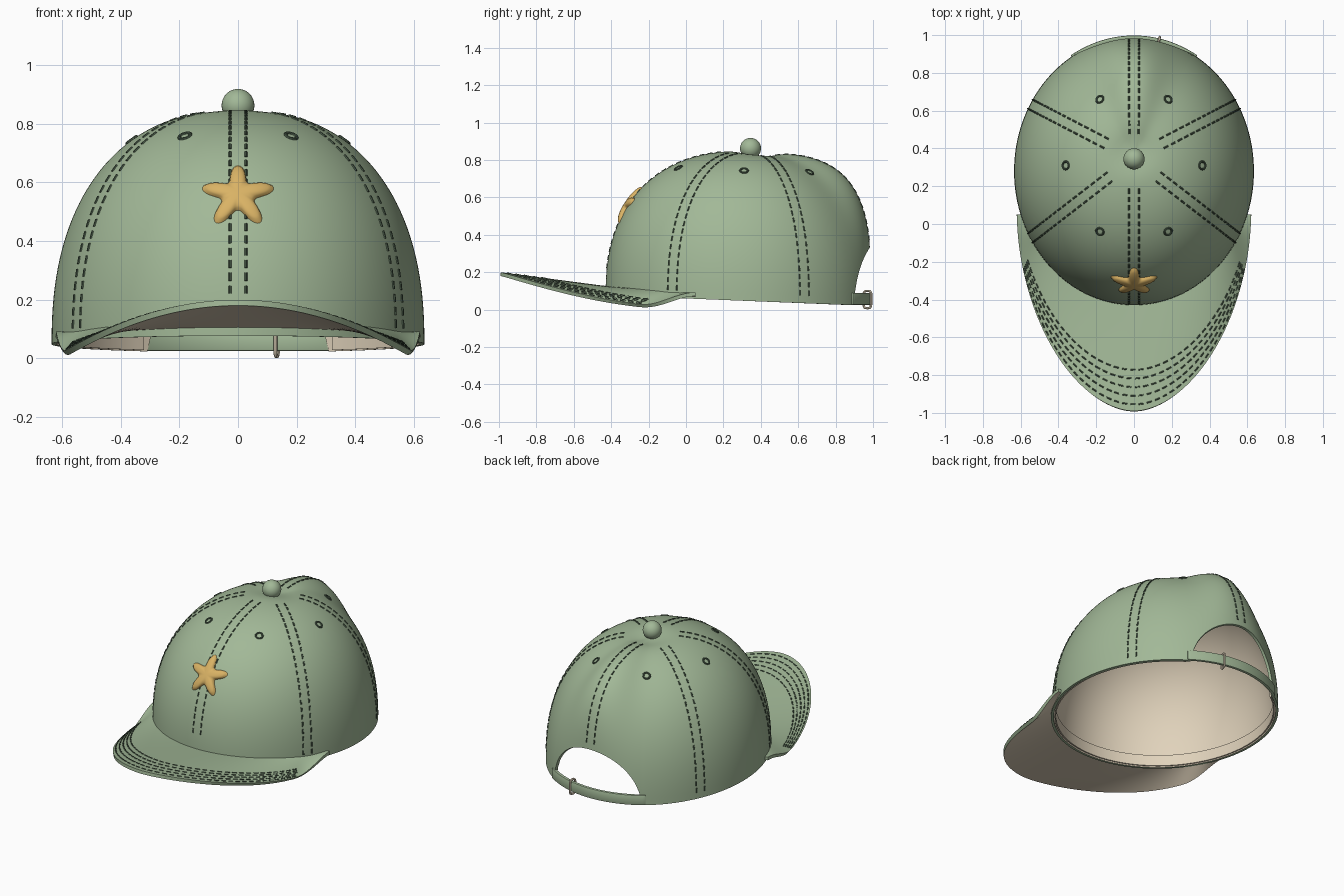
import bpy, bmesh
from math import sin, cos, asin, acos, pi, radians, sqrt, exp
from mathutils import Vector, Matrix

if "Cube" in bpy.data.objects:
    bpy.data.objects.remove(bpy.data.objects["Cube"])


def material(name, rgb):
    m = bpy.data.materials.new(name)
    m.use_nodes = True
    m.diffuse_color = (*rgb, 1)
    bsdf = m.node_tree.nodes["Principled BSDF"]
    bsdf.inputs["Base Color"].default_value = (*rgb, 1)
    bsdf.inputs["Roughness"].default_value = 0.8
    return m


GREEN = material("sage green", (0.36, 0.48, 0.31))
BEIGE = material("beige lining", (0.75, 0.65, 0.50))
GOLD = material("gold patch", (0.70, 0.45, 0.13))
THREAD = material("dark green thread", (0.07, 0.11, 0.07))


# ---- helpers ----
def finish(obj, *mats, angle=40):
    """Assign materials, bake modifiers and curves to mesh, then smooth."""
    obj.data.materials.clear()
    for m in mats:
        obj.data.materials.append(m)
    bpy.ops.object.select_all(action='DESELECT')
    obj.select_set(True)
    bpy.context.view_layer.objects.active = obj
    bpy.ops.object.convert(target='MESH')
    bpy.ops.object.shade_smooth_by_angle(angle=radians(angle))
    return obj


def link(name, data):
    obj = bpy.data.objects.new(name, data)
    bpy.context.collection.objects.link(obj)
    return obj


def sheet(name, fn, nu, nv):
    """Grid surface from fn(u, v), u and v in 0..1; normal is dU x dV."""
    bm = bmesh.new()
    rows = [[bm.verts.new(fn(i / nu, j / nv)) for j in range(nv + 1)] for i in range(nu + 1)]
    for a, b in zip(rows, rows[1:]):
        for j in range(nv):
            bm.faces.new((a[j], b[j], b[j + 1], a[j + 1]))
    bmesh.ops.remove_doubles(bm, verts=bm.verts, dist=1e-5)
    mesh = bpy.data.meshes.new(name)
    bm.to_mesh(mesh)
    bm.free()
    return link(name, mesh)


def thicken(obj, thickness, inner_slot=0):
    mod = obj.modifiers.new("thickness", 'SOLIDIFY')
    mod.thickness = thickness
    mod.offset = -1
    mod.material_offset = inner_slot
    return obj


def wires(name, paths, radius, closed=False):
    curve = bpy.data.curves.new(name, 'CURVE')
    curve.dimensions = '3D'
    curve.bevel_depth = radius
    curve.bevel_resolution = 1
    curve.use_fill_caps = True
    for pts in paths:
        spline = curve.splines.new('POLY')
        spline.points.add(len(pts) - 1)
        for sp, p in zip(spline.points, pts):
            sp.co = (*p, 1)
        spline.use_cyclic_u = closed
    return link(name, curve)


def dashes(fn, length=0.026, pitch=0.043, samples=500):
    """Short straight stitches along the path fn(0..1)."""
    out, start, travelled, prev = [], fn(0), 0, fn(0)
    for k in range(1, samples + 1):
        p = fn(k / samples)
        before, travelled = travelled, travelled + (p - prev).length
        if before < length <= travelled:
            out.append((start, p))
        if travelled >= pitch:
            start, travelled = p, 0
        prev = p
    return out


# ---- crown surface: superelliptic dome with a puffed ridge at the back ----
def power(t):
    a = (t - pi / 2 + pi) % (2 * pi) - pi
    return 2.3 + 1.2 * exp(-(a / 0.3) ** 2)


def rim_z(y):
    return 0.06 - 0.04 * y


def crown_point(t, phi):
    n = power(t)
    r = max(cos(phi), 0) ** (2 / n)
    h = max(sin(phi), 0) ** (2 / n)
    y = 0.28 + 0.07 * (1 - r) + 0.71 * r * sin(t)
    dip = 0.02 * exp(-(r / 0.2) ** 2) * (1 + sin(t) * min(1, r / 0.15))
    return Vector((0.635 * r * cos(t), y, rim_z(y) + 0.8 * h - dip))


def phi_at_height(t, h):
    return asin(h ** (power(t) / 2))


def phi_at_radius(t, r):
    return acos(r ** (power(t) / 2))


def crown_frame(t, phi):
    p, e = crown_point(t, phi), 0.01
    du = (crown_point(t + e, phi) - crown_point(t - e, phi)).normalized()
    dv = crown_point(t, phi + e) - crown_point(t, phi - e)
    normal = du.cross(dv).normalized()
    return Matrix((du, normal.cross(du), normal)).transposed().to_4x4(), p


def crown_grid(u, v):
    t = 2 * pi * u
    x = 0.635 * cos(t) / 0.31
    arch = 0.39 * sqrt(1 - x * x) if abs(x) < 1 and sin(t) > 0 else 0
    low = phi_at_height(t, arch)
    return crown_point(t, low + (pi / 2 - low) * v)


finish(thicken(sheet("crown", crown_grid, 180, 40), 0.016, 1), GREEN, BEIGE)


# ---- sweatband inside the rim ----
def band_grid(u, v):
    p = crown_point(radians(122 + 296 * u), 0)
    return Vector((p.x * 0.968, 0.28 + (p.y - 0.28) * 0.968, p.z + 0.004 + 0.07 * v))


finish(thicken(sheet("sweatband", band_grid, 96, 2), 0.008), BEIGE)


# ---- brim ----
def brim_point(s, v):
    t, f = radians(-90 + 71 * s), s * pi / 2
    inner = Vector((0.625 * cos(t), 0.28 + 0.698 * sin(t), 0.09 + 0.035 * cos(f)))
    e = 2 / 1.85
    x = 0.62 * abs(sin(f)) ** e * (1 if s > 0 else -1)
    y = 0.05 - 1.04 * max(cos(f), 0) ** e
    k = min(1, max(0, (y + 0.25) / 0.3))
    outer = Vector((x, y, 0.2 - 0.5 * x * x + 0.085 * k * k * (3 - 2 * k)))
    return inner.lerp(outer, v)


brim = sheet("brim", lambda u, v: brim_point(2 * u - 1, 1 - v), 96, 12)
finish(thicken(brim, 0.02, 1), GREEN, BEIGE)

# ---- stitching: double rows beside six seams, five rows on the brim ----
seam_stitches = []
for k in range(6):
    t = radians(30 + 60 * k)
    bottom = {1: 0.44, 4: 0.18}.get(k, 0.05)
    lo, hi = phi_at_height(t, bottom), phi_at_radius(t, 0.21)
    for side in (-0.027, 0.027):
        def row(f):
            phi = lo + (hi - lo) * f
            step = (crown_point(t + 0.01, phi) - crown_point(t - 0.01, phi)).length / 0.02
            return crown_point(t + side / step, phi)
        seam_stitches += dashes(row)
finish(wires("seam_stitches", seam_stitches, 0.005), THREAD)

brim_stitches = []
for k in range(5):
    brim_stitches += dashes(lambda f: brim_point(1.6 * f - 0.8, 0.94 - 0.08 * k))
finish(wires("brim_stitches", brim_stitches, 0.004), THREAD)

# ---- eyelets in the middle of each panel ----
for k in range(6):
    t = radians(60 * k)
    frame, p = crown_frame(t, phi_at_radius(t, 0.57))
    bpy.ops.mesh.primitive_torus_add(major_radius=0.02, minor_radius=0.006,
                                     major_segments=24, minor_segments=8)
    eyelet = bpy.context.object
    eyelet.name = "eyelet_%d" % (k + 1)
    eyelet.matrix_world = Matrix.Translation(p) @ frame
    finish(eyelet, THREAD)

# ---- top button ----
bpy.ops.mesh.primitive_uv_sphere_add(segments=32, ring_count=16, radius=0.056,
                                     location=(0, 0.345, 0.862))
button = bpy.context.object
button.name = "top_button"
finish(button, GREEN)


# ---- puffy star patch on the front ----
def star_grid(u, v):
    a, s = 2 * pi * u, 1 - v
    r = s * (0.06 + 0.068 * ((1 + cos(5 * a)) / 2) ** 1.4)
    x, y = -r * sin(a), r * cos(a)
    lift = 0.022 * sqrt(max(0, 1 - s ** 3)) - x * x / 1.2 - y * y / 1.3
    return Vector((x, y, lift))


star = sheet("star_patch", star_grid, 100, 12)
frame, p = crown_frame(-pi / 2, phi_at_height(-pi / 2, 0.605))
star.matrix_world = Matrix.Translation(p) @ frame
finish(star, GOLD, angle=70)


# ---- back strap with a buckle loop ----
def strap_grid(u, v):
    t = radians(58.5 + 63 * u)
    return Vector((0.643 * cos(t), 0.28 + 0.718 * sin(t), 0.025 + 0.065 * v))


strap = thicken(sheet("back_strap", strap_grid, 40, 1), 0.02)
bevel = strap.modifiers.new("soft edges", 'BEVEL')
bevel.width = 0.006
bevel.segments = 2
finish(strap, GREEN)

t = radians(78)
centre = Vector((0.633 * cos(t), 0.28 + 0.705 * sin(t), 0.054))
radial = Vector((cos(t), sin(t), 0))
loop = []
for k in range(32):
    c, s = cos(k * pi / 16), sin(k * pi / 16)
    cx = abs(c) ** 0.5 * (1 if c > 0 else -1)
    sz = abs(s) ** 0.5 * (1 if s > 0 else -1)
    loop.append(centre + radial * (0.021 * cx) + Vector((0, 0, 0.046 * sz)))
finish(wires("strap_buckle", [loop], 0.007, closed=True), BEIGE)
